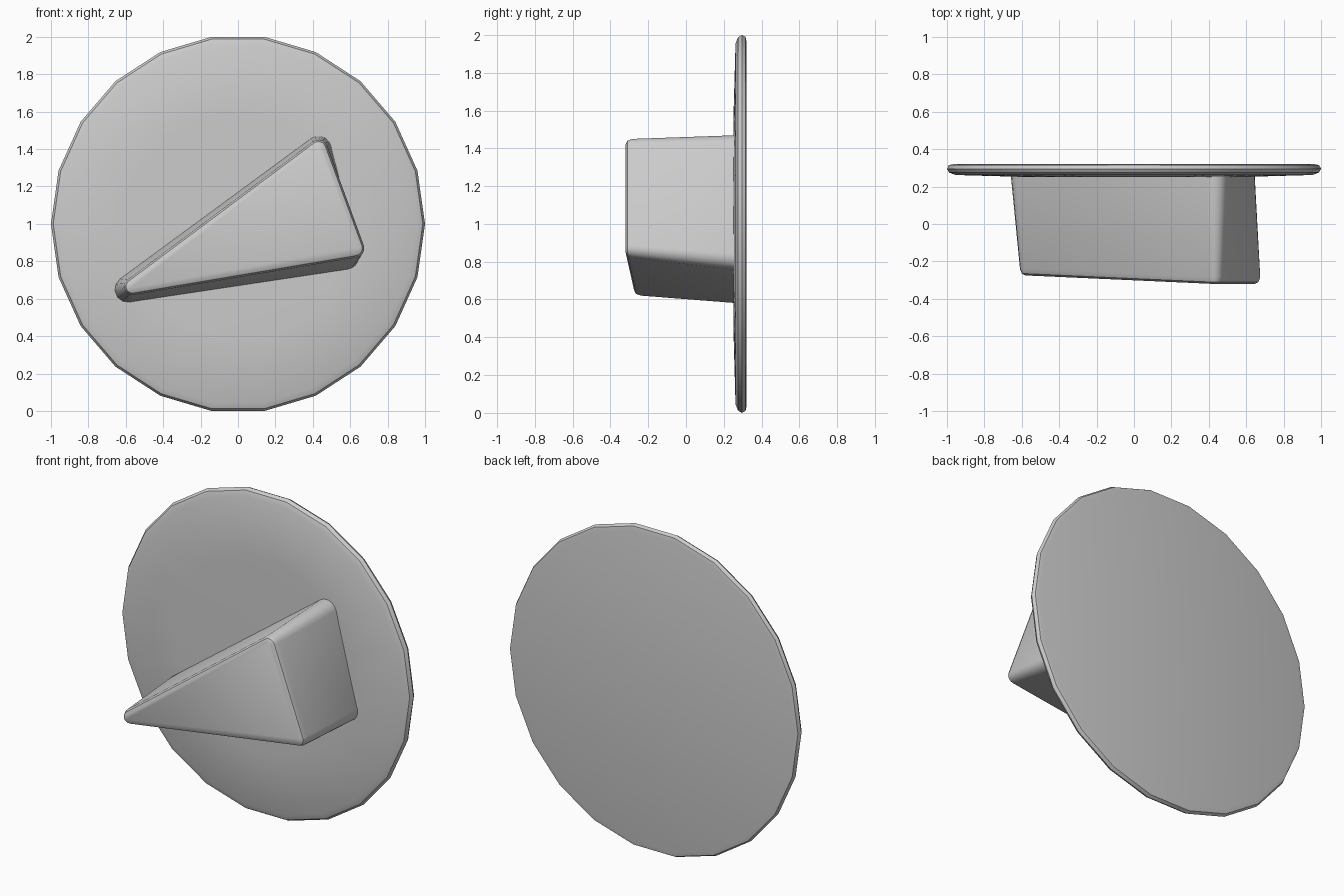
import bpy, bmesh, math
from mathutils import Vector

if "Cube" in bpy.data.objects:
    bpy.data.objects.remove(bpy.data.objects["Cube"], do_unlink=True)

grey = bpy.data.materials.new("plain_grey")
grey.use_nodes = True
colour = (0.6, 0.6, 0.6, 1)
grey.diffuse_color = colour
grey.node_tree.nodes["Principled BSDF"].inputs["Base Color"].default_value = colour


def loft(name, rings, angle):
    """Skin a list of equal-length point rings and cap both ends."""
    bm = bmesh.new()
    loops = [[bm.verts.new(p) for p in ring] for ring in rings]
    n = len(loops[0])
    for a, b in zip(loops, loops[1:]):
        for i in range(n):
            j = (i + 1) % n
            bm.faces.new((a[i], a[j], b[j], b[i]))
    bm.faces.new(loops[0])
    bm.faces.new(loops[-1])
    bmesh.ops.recalc_face_normals(bm, faces=bm.faces)
    mesh = bpy.data.meshes.new(name)
    bm.to_mesh(mesh)
    bm.free()
    mesh.materials.append(grey)
    obj = bpy.data.objects.new(name, mesh)
    bpy.context.collection.objects.link(obj)
    bpy.ops.object.select_all(action='DESELECT')
    obj.select_set(True)
    bpy.context.view_layer.objects.active = obj
    bpy.ops.object.shade_smooth_by_angle(angle=math.radians(angle))
    return obj


def circle(radius, y, sides=22):
    turn = [math.tau * i / sides for i in range(sides)]
    return [(radius * math.cos(t), y, 1 + 1.01 * radius * math.sin(t)) for t in turn]


def rounded_triangle(corners, shrink=0, depth=0, steps=5):
    """Corners are (x, y, z, radius), anticlockwise seen from the front."""
    ring = []
    for i, (x, y, z, r) in enumerate(corners):
        before, after = corners[i - 1], corners[(i + 1) % 3]
        start = math.atan2(-(x - before[0]), z - before[2])
        end = math.atan2(-(after[0] - x), after[2] - z)
        sweep = (end - start) % math.tau
        for k in range(steps + 1):
            t = start + sweep * k / steps
            ring.append(Vector((x + (r - shrink) * math.cos(t), y + depth,
                                z + (r - shrink) * math.sin(t))))
    return ring


# Round back plate with a softened rim
loft("back_plate", [circle(0.6, 0.252), circle(0.955, 0.262), circle(0.988, 0.275),
                    circle(1.0, 0.295), circle(0.99, 0.315), circle(0.965, 0.32)], 25)

# Rounded triangular wedge, its front leaning slightly off the base
base = [(-0.59, 0.27, 0.65, 0.07), (0.575, 0.27, 0.825, 0.07), (0.43, 0.27, 1.4, 0.07)]
front = [(-0.565, -0.275, 0.665, 0.045), (0.625, -0.32, 0.87, 0.05), (0.43, -0.32, 1.4, 0.05)]
loft("wedge", [rounded_triangle(base),
               rounded_triangle(front, 0, 0.035),
               rounded_triangle(front, 0.01, 0.01),
               rounded_triangle(front, 0.03, 0)], 40)
